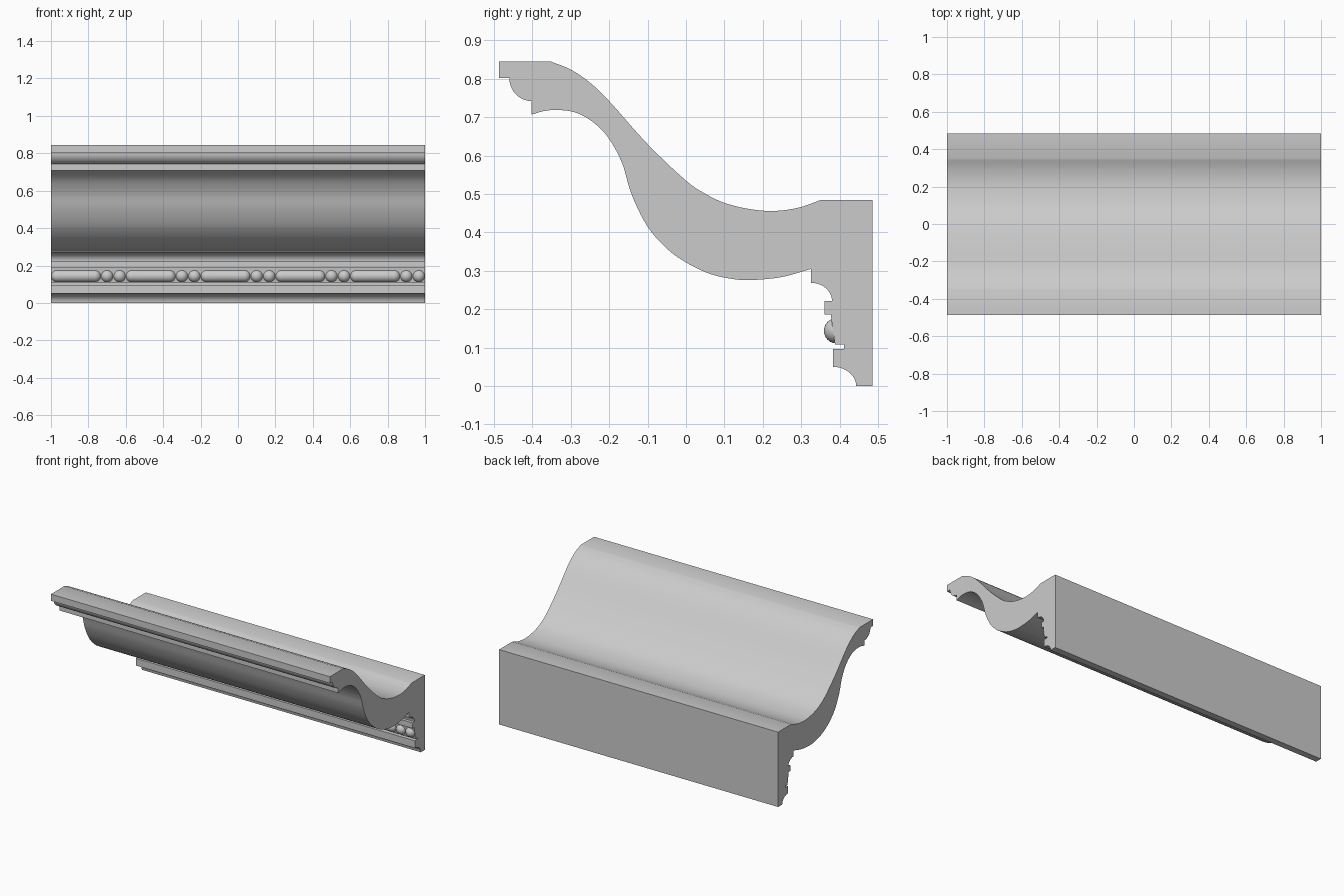
import bpy, bmesh, math
from mathutils import Vector

if "Cube" in bpy.data.objects:
    bpy.data.objects.remove(bpy.data.objects["Cube"])


def spline(pts, n=5):
    """Smooth curve through (y, z) points."""
    p = [Vector(q) for q in pts]
    p = [2 * p[0] - p[1]] + p + [2 * p[-1] - p[-2]]
    out = []
    for i in range(1, len(p) - 2):
        a, b, c, d = p[i - 1:i + 3]
        for k in range(n):
            t = k / n
            out.append(0.5 * (2 * b + (c - a) * t + (2 * a - 5 * b + 4 * c - d) * t * t
                              + (3 * b - a - 3 * c + d) * t ** 3))
    return out + [p[-2]]


def quarter(cy, cz, ry, rz, a0, a1, n=10):
    """Elliptical quarter round, angles in degrees."""
    return [Vector((cy + ry * math.cos(math.radians(a0 + (a1 - a0) * i / n)),
                    cz + rz * math.sin(math.radians(a0 + (a1 - a0) * i / n))))
            for i in range(n + 1)]


def finish(bm, name, angle):
    bmesh.ops.recalc_face_normals(bm, faces=bm.faces)
    me = bpy.data.meshes.new(name)
    bm.to_mesh(me)
    bm.free()
    ob = bpy.data.objects.new(name, me)
    bpy.context.collection.objects.link(ob)
    bpy.ops.object.select_all(action='DESELECT')
    ob.select_set(True)
    bpy.context.view_layer.objects.active = ob
    bpy.ops.object.shade_smooth_by_angle(angle=math.radians(angle))
    return ob


# Crown moulding profile: back, upper ogee, top lip, lower ogee, foot
profile = [(0.485, 0), (0.485, 0.485)]
profile += spline([(0.352, 0.485), (0.295, 0.465), (0.23, 0.456), (0.165, 0.461),
                   (0.10, 0.477), (0.05, 0.501), (0, 0.535), (-0.10, 0.63),
                   (-0.2, 0.742), (-0.25, 0.79), (-0.30, 0.824), (-0.352, 0.845)])
profile += [(-0.487, 0.845), (-0.487, 0.802)]
profile += quarter(-0.402, 0.802, 0.058, 0.06, 180, 270)
profile += spline([(-0.402, 0.707), (-0.37, 0.716), (-0.335, 0.719), (-0.29, 0.713),
                   (-0.25, 0.693), (-0.21, 0.657), (-0.18, 0.61), (-0.163, 0.572)])
profile += spline([(-0.163, 0.572), (-0.14, 0.495), (-0.10, 0.415), (-0.05, 0.358),
                   (0, 0.322), (0.06, 0.293), (0.12, 0.279), (0.17, 0.276),
                   (0.25, 0.284), (0.325, 0.305)])[1:]
profile += quarter(0.325, 0.222, 0.055, 0.047, 90, 0)
profile += [(0.36, 0.222), (0.36, 0.186), (0.377, 0.186), (0.381, 0.155), (0.388, 0.108),
            (0.411, 0.108), (0.411, 0.097), (0.383, 0.097)]
profile += quarter(0.383, 0, 0.06, 0.05, 90, 0)

bm = bmesh.new()
face = bm.faces.new([bm.verts.new((-1, p[0], p[1])) for p in profile])
ext = bmesh.ops.extrude_face_region(bm, geom=[face], use_keep_orig=True)
bmesh.ops.translate(bm, vec=(2, 0, 0),
                    verts=[v for v in ext['geom'] if isinstance(v, bmesh.types.BMVert)])
finish(bm, "crown_moulding", 25)


# Bead and reel strip
R, BY, BZ = 0.033, 0.392, 0.144


def bead(name, x0, x1):
    """Round-ended bead stretched from x0 to x1."""
    bm = bmesh.new()
    bmesh.ops.create_uvsphere(bm, u_segments=24, v_segments=16, radius=R)
    half = (x1 - x0) / 2 - R
    if half > 0.01:
        bmesh.ops.bisect_plane(bm, geom=bm.verts[:] + bm.edges[:] + bm.faces[:],
                               plane_co=(0, 0, 0), plane_no=(0, 0, 1))
        eq = [e for e in bm.edges if all(abs(v.co.z) < 1e-5 for v in e.verts)]
        bmesh.ops.split_edges(bm, edges=eq)
        for f in bm.faces:
            s = half if f.calc_center_median().z > 0 else -half
            for v in f.verts:
                if not v.tag:
                    v.co.z += s
                    v.tag = True
        bmesh.ops.bridge_loops(bm, edges=[e for e in bm.edges if e.is_boundary])
    for v in bm.verts:
        x, y, z = v.co
        v.co = ((x0 + x1) / 2 + z, BY + y, BZ + x)
    finish(bm, name, 40)


for i in range(5):
    x = -1 + 0.4 * i
    bead(f"long_bead_{i}", x, x + 0.267)
    bead(f"round_bead_{i}_a", x + 0.267, x + 0.333)
    bead(f"round_bead_{i}_b", x + 0.334, x + 0.4)
